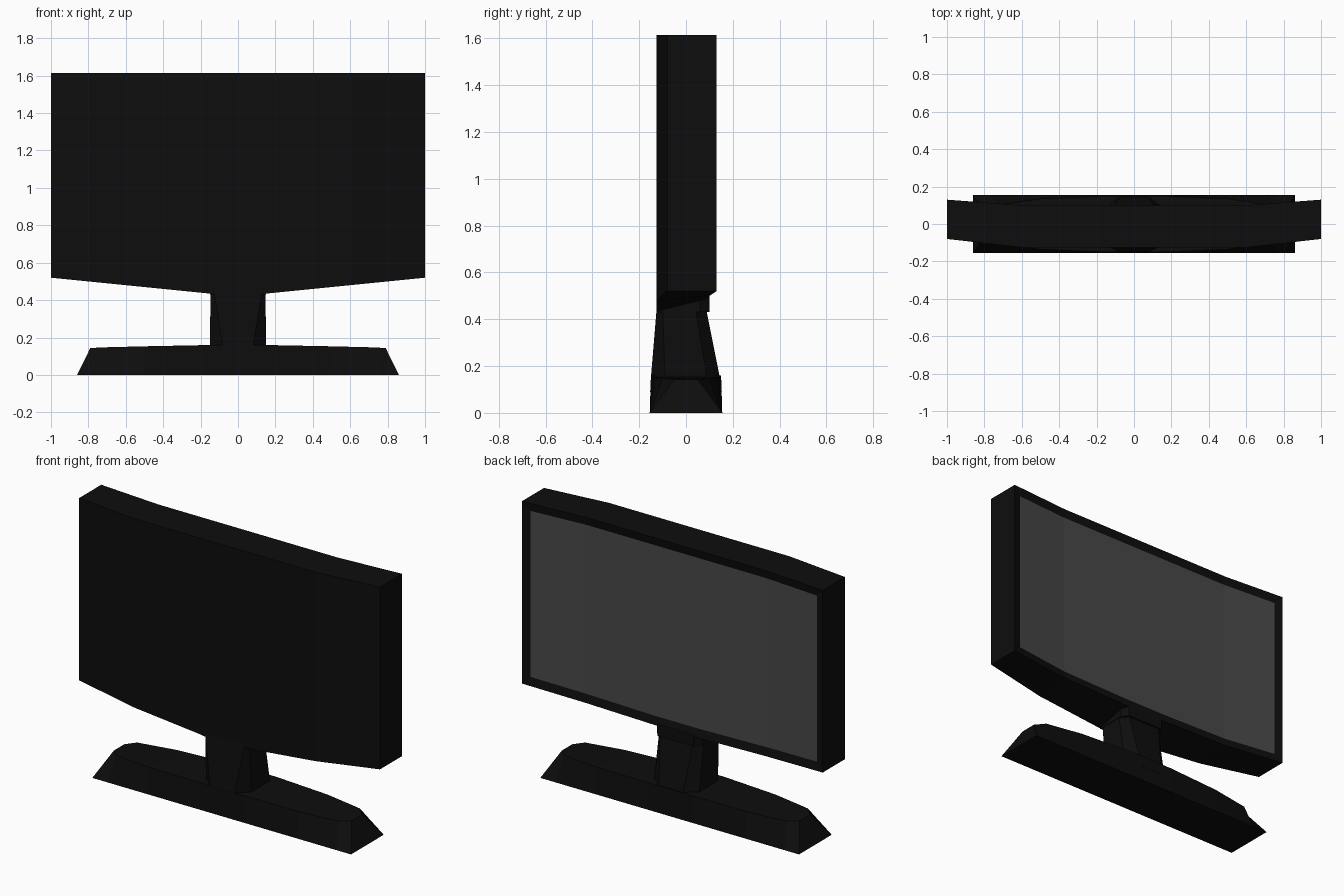
import bpy, bmesh

if "Cube" in bpy.data.objects:
    bpy.data.objects.remove(bpy.data.objects["Cube"])


def material(name, grey):
    m = bpy.data.materials.new(name)
    m.diffuse_color = (grey, grey, grey, 1)
    m.use_nodes = True
    m.node_tree.nodes["Principled BSDF"].inputs["Base Color"].default_value = m.diffuse_color
    return m


black = material("black_plastic", 0.004)
glass = material("screen_grey", 0.065)


def loft(name, rings, inset_screen=False):
    """Skin a list of equal-length rings and cap both ends."""
    bm = bmesh.new()
    loops = [[bm.verts.new(p) for p in ring] for ring in rings]
    n = len(loops[0])
    sides = []
    for a, b in zip(loops, loops[1:]):
        for i in range(n):
            j = (i + 1) % n
            sides.append((i, bm.faces.new((a[i], a[j], b[j], b[i]))))
    bm.faces.new(loops[0][::-1])
    bm.faces.new(loops[-1])
    bmesh.ops.recalc_face_normals(bm, faces=bm.faces[:])
    if inset_screen:
        front = [f for i, f in sides if i == 2]
        bmesh.ops.inset_region(bm, faces=front, thickness=0.05, depth=-0.01,
                               use_even_offset=True, use_boundary=True)
        for f in front:
            f.material_index = 1
    me = bpy.data.meshes.new(name)
    bm.to_mesh(me)
    bm.free()
    me.materials.append(black)
    me.materials.append(glass)
    ob = bpy.data.objects.new(name, me)
    bpy.context.collection.objects.link(ob)
    return ob


def mirrored(half):
    """Mirror half-sections given as (x, data) from outer to inner."""
    return [(-x, d) for x, d in half] + [(x, d) for x, d in reversed(half)]


# Curved display housing with recessed screen on the +y side
# data: rear y, screen y, rear bottom z, screen bottom z
TOP = 1.615
housing = mirrored([(1.0, (-0.08, 0.13, 0.52, 0.52)),
                    (0.6, (-0.125, 0.10, 0.48, 0.50)),
                    (0.15, (-0.125, 0.10, 0.435, 0.49))])
loft("display_housing",
     [[(x, r, rz), (x, r, TOP), (x, s, TOP), (x, s, sz)]
      for x, (r, s, rz, sz) in housing], inset_screen=True)

# Collar joining the housing and the neck
loft("neck_collar", [[(x, y, z) for x, y in
                      ((-0.15, -0.122), (0.15, -0.122), (0.15, 0.06),
                       (0.12, 0.10), (-0.12, 0.10), (-0.15, 0.06))]
                     for z in (0.43, 0.50)])


# Tapered neck with chamfered corners
def octagon(z, xo, xr, xf, rear, rear_c, front_c, front):
    return [(-xr, rear, z), (xr, rear, z), (xo, rear_c, z), (xo, front_c, z),
            (xf, front, z), (-xf, front, z), (-xo, front_c, z), (-xo, rear_c, z)]


loft("neck", [octagon(0.09, 0.15, 0.08, 0.08, -0.153, -0.09, 0.09, 0.153),
              octagon(0.15, 0.15, 0.08, 0.08, -0.15, -0.09, 0.09, 0.145),
              octagon(0.45, 0.147, 0.13, 0.11, -0.125, -0.10, 0.04, 0.085)])

# Long foot: rectangular underside, top narrowing toward the ends
# data: bottom x, top half-width, top z
foot = mirrored([(0.79, (0.86, 0.05, 0.143)),
                 (0.74, (0.76, 0.10, 0.147)),
                 (0.50, (0.50, 0.135, 0.153)),
                 (0.15, (0.15, 0.15, 0.16))])
rings = []
for x, (bx, w, z) in foot:
    b = bx if x > 0 else -bx
    rings.append([(b, -0.155, 0), (x, -w, z), (x, w, z), (b, 0.155, 0)])
loft("foot", rings)
